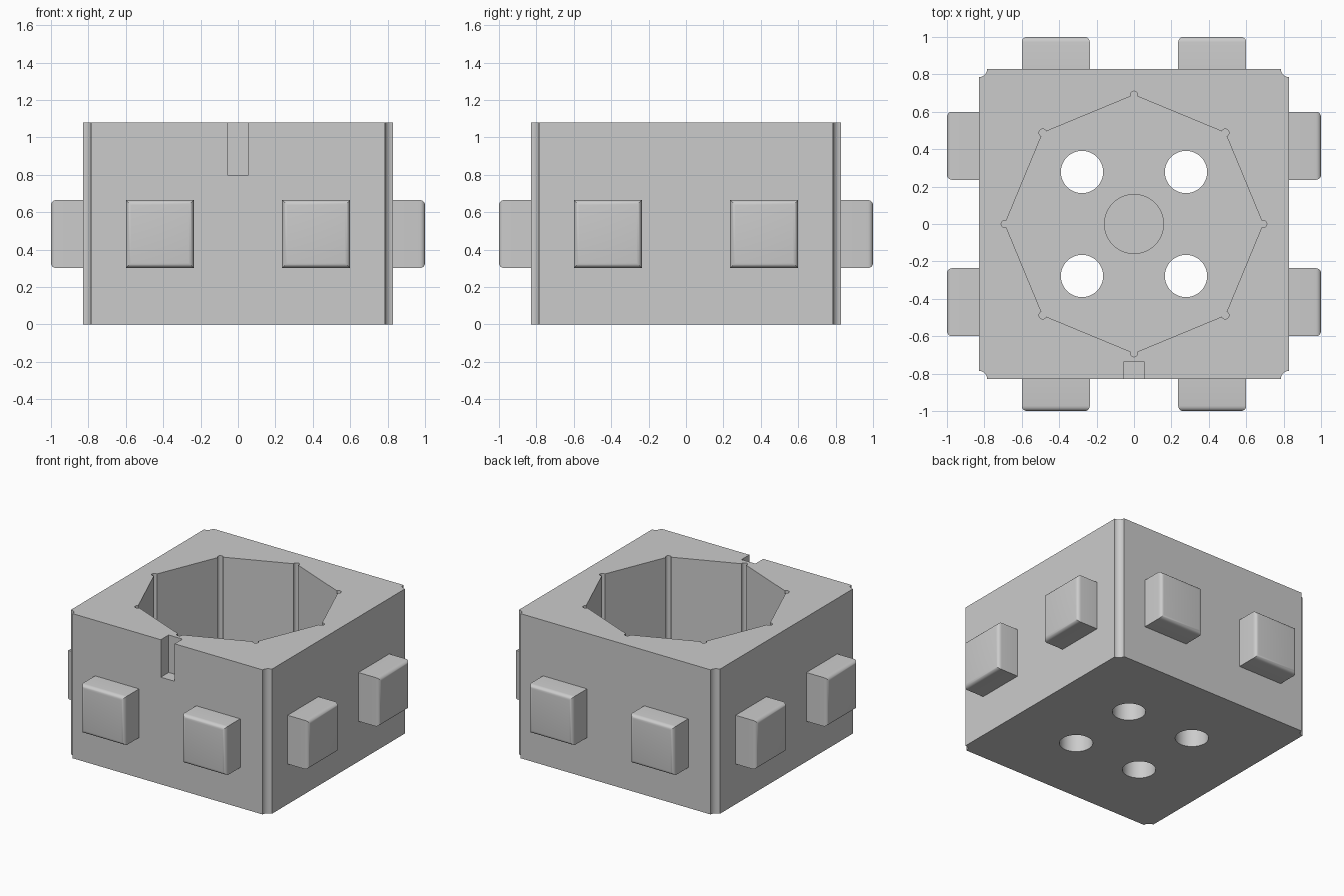
import bpy
import bmesh
from math import sin, cos, radians, pi
from mathutils import Matrix

HALF, HEIGHT = 0.83, 1.08
FLOOR = 0.28

cube = bpy.data.objects.get("Cube")
if cube:
    bpy.data.objects.remove(cube, do_unlink=True)

grey = bpy.data.materials.new("plain_grey")
grey.use_nodes = True
grey.diffuse_color = (0.6, 0.6, 0.6, 1)
grey.node_tree.nodes["Principled BSDF"].inputs["Base Color"].default_value = grey.diffuse_color


def arc(cx, cy, r, start, end, steps):
    angles = [radians(start + (end - start) * i / steps) for i in range(steps + 1)]
    return [(cx + r * cos(a), cy + r * sin(a)) for a in angles]


def circle(cx, cy, r, sides=48):
    return arc(cx, cy, r, 0, 360, sides)[:-1]


def add_object(name, bm):
    bmesh.ops.recalc_face_normals(bm, faces=bm.faces)
    mesh = bpy.data.meshes.new(name)
    bm.to_mesh(mesh)
    bm.free()
    mesh.materials.append(grey)
    obj = bpy.data.objects.new(name, mesh)
    bpy.context.collection.objects.link(obj)
    return obj


def prism(name, outline, z0, z1):
    bm = bmesh.new()
    base = bm.faces.new([bm.verts.new((x, y, z0)) for x, y in outline])
    top = bmesh.ops.extrude_face_region(bm, geom=[base], use_keep_orig=True)
    verts = [v for v in top["geom"] if isinstance(v, bmesh.types.BMVert)]
    bmesh.ops.translate(bm, verts=verts, vec=(0, 0, z1 - z0))
    return add_object(name, bm)


def activate(obj):
    bpy.ops.object.select_all(action='DESELECT')
    obj.select_set(True)
    bpy.context.view_layer.objects.active = obj


def cut(target, cutter):
    cutter.hide_render = True
    mod = target.modifiers.new("cut", 'BOOLEAN')
    mod.operation = 'DIFFERENCE'
    mod.solver = 'EXACT'
    mod.object = cutter
    activate(target)
    bpy.ops.object.modifier_apply(modifier=mod.name)
    bpy.data.objects.remove(cutter, do_unlink=True)


def smooth(obj):
    activate(obj)
    bpy.ops.object.shade_smooth_by_angle(angle=radians(30))


# Block with a small cove down each vertical corner
outline = []
for k in range(4):
    turn = k * pi / 2
    for x, y in arc(HALF, HALF, 0.045, 270, 180, 8):
        outline.append((x * cos(turn) - y * sin(turn), x * sin(turn) + y * cos(turn)))
block = prism("block", outline, 0, HEIGHT)

# Octagonal pocket with a round relief at each corner
pocket = []
for k in range(8):
    a = k * 45
    pocket += arc(0.69 * cos(radians(a)), 0.69 * sin(radians(a)), 0.02, a - 112.5, a + 112.5, 12)
cut(block, prism("pocket_cutter", pocket, FLOOR, HEIGHT + 0.1))

# Round recess in the pocket floor and four through holes
cut(block, prism("recess_cutter", circle(0, 0, 0.158), FLOOR - 0.1, FLOOR + 0.1))
for sx in (-1, 1):
    for sy in (-1, 1):
        cut(block, prism("hole_cutter", circle(sx * 0.278, sy * 0.278, 0.113), -0.1, FLOOR + 0.1))

# Key slot in the upper front edge
slot = [(-0.057, -0.9), (0.057, -0.9), (0.057, -0.737), (-0.057, -0.737)]
cut(block, prism("slot_cutter", slot, 0.8, HEIGHT + 0.1))
smooth(block)

# Two lugs per side, rounded around the outer face
INNER, OUTER, WIDTH = HALF - 0.02, 1.0, 0.364
for k, side in enumerate(("left", "back", "right", "front")):
    for n, offset in enumerate((-0.418, 0.418)):
        bm = bmesh.new()
        bmesh.ops.create_cube(bm, size=1)
        bmesh.ops.scale(bm, vec=(OUTER - INNER, WIDTH, WIDTH), verts=bm.verts)
        bmesh.ops.translate(bm, vec=((INNER + OUTER) / 2, offset, 0.483), verts=bm.verts)
        rim = [e for e in bm.edges if all(v.co.x > OUTER - 0.001 for v in e.verts)]
        bmesh.ops.bevel(bm, geom=rim, offset=0.028, segments=5, profile=0.5, affect='EDGES')
        bmesh.ops.rotate(bm, cent=(0, 0, 0), matrix=Matrix.Rotation(k * pi / 2, 3, 'Z'), verts=bm.verts)
        smooth(add_object(f"{side}_lug_{n + 1}", bm))
